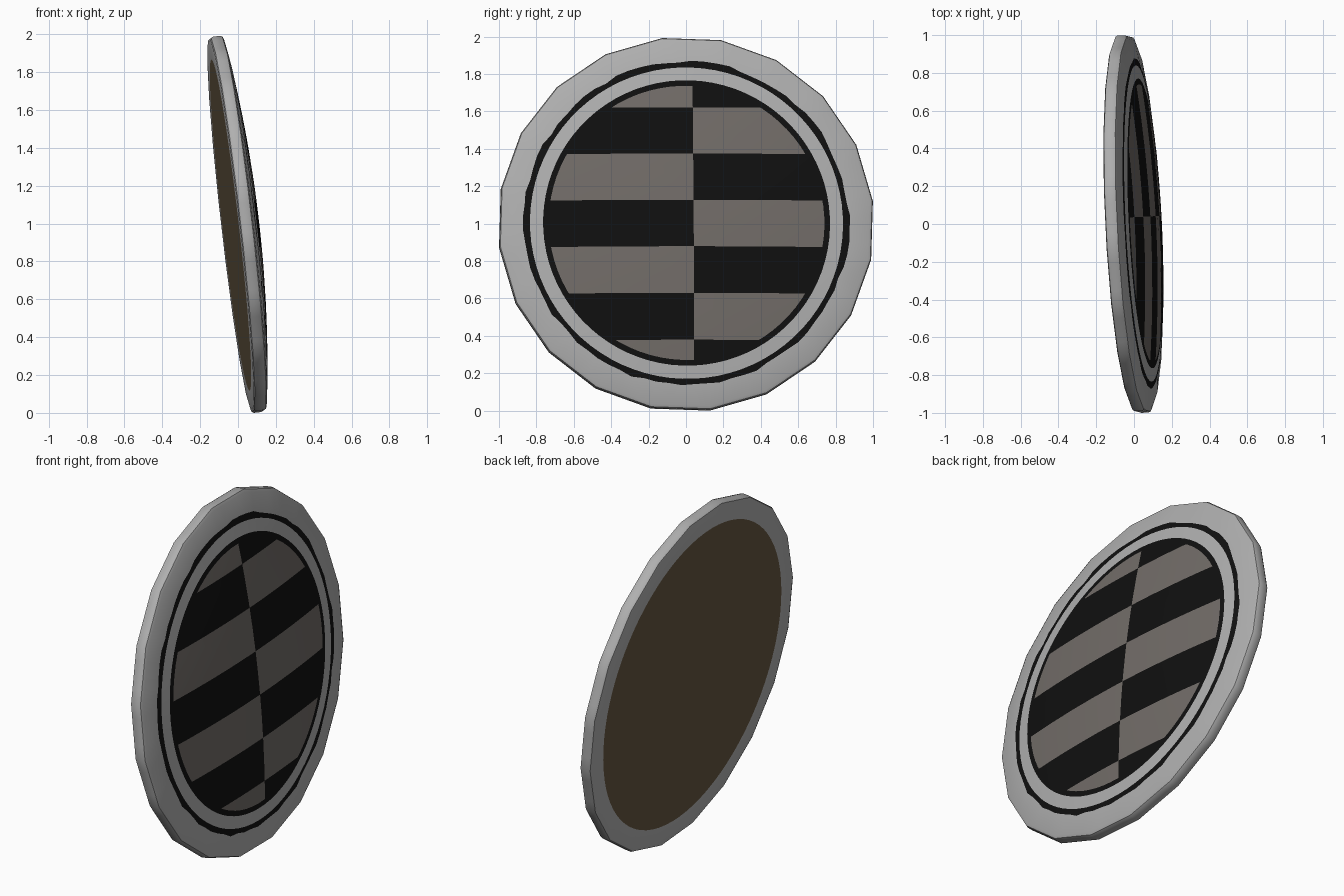
import bpy, bmesh, math, random
from mathutils import Matrix, Vector

if "Cube" in bpy.data.objects:
    bpy.data.objects.remove(bpy.data.objects["Cube"])

random.seed(4)
SEG = 80            # fine circle divisions (4 per side of the outer 20-gon)
SIDES = 20
OUTER = 1.008
BACK = -0.04
START = math.radians(7)


def material(name, rgb):
    m = bpy.data.materials.new(name)
    m.diffuse_color = (*rgb, 1)
    m.use_nodes = True
    m.node_tree.nodes["Principled BSDF"].inputs["Base Color"].default_value = m.diffuse_color
    return m


GREY = material("steel_grey", (0.43, 0.43, 0.43))
BLACK = material("black_paint", (0.005, 0.005, 0.005))
TILE = material("warm_grey_paint", (0.165, 0.148, 0.136))
BROWN = material("dark_brown", (0.13, 0.092, 0.052))

# Tilted frame: local z is the shield axis, local x runs along y, local y runs up
axis = Vector((1, 0.05, 0.115)).normalized()
across = Vector((-0.05, 1, 0)).normalized()
up = axis.cross(across)
FRAME = Matrix((across, up, axis)).transposed().to_4x4()
FRAME.translation = (0, 0, 1)


def dome(r):
    return 0.104 - 0.074 * r * r


def circle(r, h, wobble=None):
    pts = []
    for i in range(SEG):
        a = START + math.tau * i / SEG
        q = r + (wobble[i] if wobble else 0)
        pts.append((q * math.cos(a), q * math.sin(a), h))
    return pts


def polygon(r, h):
    # 20-gon outline, subdivided to match the fine circles
    pts = []
    step = math.tau / SIDES
    for i in range(SEG):
        b = (math.tau * i / SEG) % step
        q = r * math.cos(step / 2) / math.cos(b - step / 2)
        a = START + math.tau * i / SEG
        pts.append((q * math.cos(a), q * math.sin(a), h))
    return pts


def bridge(bm, loops, mats=None):
    rows = [[bm.verts.new(p) for p in lp] for lp in loops]
    for k in range(len(rows) - 1):
        for i in range(SEG):
            j = (i + 1) % SEG
            f = bm.faces.new((rows[k][i], rows[k + 1][i], rows[k + 1][j], rows[k][j]))
            f.material_index = mats[k] if mats else 0
    return rows


def finish(name, bm, mats):
    bm.transform(FRAME)
    me = bpy.data.meshes.new(name)
    bm.to_mesh(me)
    bm.free()
    for m in mats:
        me.materials.append(m)
    ob = bpy.data.objects.new(name, me)
    bpy.context.collection.objects.link(ob)
    bpy.ops.object.select_all(action='DESELECT')
    ob.select_set(True)
    bpy.context.view_layer.objects.active = ob
    bpy.ops.object.shade_smooth_by_angle(angle=math.radians(30))
    return ob


# Worn inner edge of the rim paint
worn = [random.uniform(-0.008, 0.008) for _ in range(SEG)]
PAINT_EDGE = circle(0.87, dome(0.87), worn)

# Rim: front slope, rounded side and back border
bm = bmesh.new()
bridge(bm, [PAINT_EDGE, polygon(0.988, 0.032), polygon(1.003, 0.025), polygon(OUTER, 0.012),
            polygon(OUTER, -0.024), polygon(1.002, -0.035), polygon(0.988, BACK),
            circle(0.88, BACK)])
rim = finish("rim", bm, [GREY])

# Back panel
bm = bmesh.new()
bm.faces.new([bm.verts.new(p) for p in reversed(circle(0.88, BACK))])
back = finish("back_panel", bm, [BROWN])

# Domed front: checker field, black gap, grey ring and outer black ring
bm = bmesh.new()
radii = (0.12, 0.25, 0.4, 0.55, 0.66, 0.738, 0.768, 0.838)
loops = [circle(r, dome(r)) for r in radii] + [PAINT_EDGE]
rows = bridge(bm, loops, [0, 0, 0, 0, 0, 0, 2, 0])
centre = bm.verts.new((0, 0, dome(0)))
for i in range(SEG):
    bm.faces.new((centre, rows[0][i], rows[0][(i + 1) % SEG]))

# Cut the field along the checker lines, then paint alternate cells
SPLIT, BASE, CELL = 0.036, -0.13, 0.25


def cut(co, no):
    field = [f for f in bm.faces if f.calc_center_median().xy.length < 0.74]
    geom = list({v for f in field for v in f.verts}) + \
        list({e for f in field for e in f.edges}) + field
    bmesh.ops.bisect_plane(bm, geom=geom, dist=1e-5, plane_co=co, plane_no=no)


cut((SPLIT, 0, 0), (1, 0, 0))
for k in range(-2, 4):
    cut((0, BASE + CELL * k, 0), (0, 1, 0))
for f in bm.faces:
    c = f.calc_center_median()
    if c.xy.length < 0.738:
        odd = math.floor((c.y - BASE) / CELL) % 2 == 1
        f.material_index = 1 if odd == (c.x < SPLIT) else 0
front = finish("front_face", bm, [BLACK, TILE, GREY])

# Stand the shield on the ground
low = min(v.co.z for v in rim.data.vertices)
for ob in (rim, back, front):
    ob.data.transform(Matrix.Translation((0, 0, -low)))
